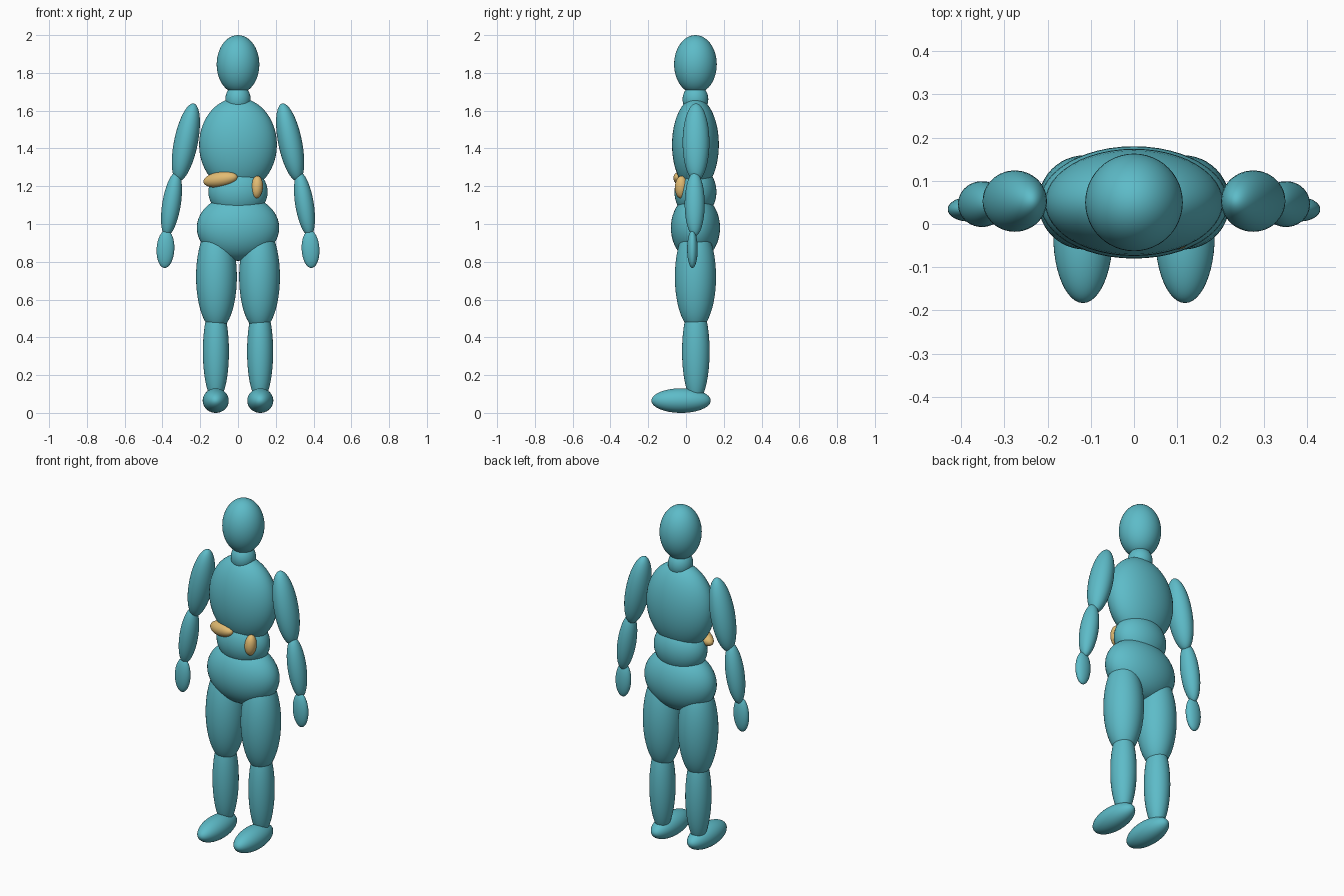
import bpy


def material(name, color):
    m = bpy.data.materials.new(name)
    m.diffuse_color = color
    return m


TEAL = material("teal", (0.11, 0.50, 0.58, 1))
TAN = material("tan", (0.76, 0.50, 0.17, 1))


def ellipsoid(name, loc, radii, rot=(0, 0, 0), mat=TEAL):
    bpy.ops.mesh.primitive_uv_sphere_add(segments=48, ring_count=24, radius=1,
                                         location=loc, rotation=rot)
    ob = bpy.context.object
    ob.name = name
    ob.scale = radii
    ob.data.materials.append(mat)
    bpy.ops.object.shade_smooth()
    return ob


# Head and trunk
ellipsoid("head", (0, 0.05, 1.845), (0.113, 0.113, 0.155))
ellipsoid("neck", (0, 0.05, 1.66), (0.067, 0.068, 0.078))
ellipsoid("chest", (0, 0.05, 1.42), (0.206, 0.124, 0.248))
ellipsoid("abdomen", (0, 0.05, 1.17), (0.157, 0.111, 0.139))
ellipsoid("pelvis", (0, 0.05, 0.98), (0.218, 0.13, 0.175))

# Arms and legs: name, centre, radii, sideways tilt
limbs = [
    ("upper_arm", (0.276, 0.053, 1.432), (0.063, 0.071, 0.21), -0.2),
    ("forearm", (0.352, 0.046, 1.105), (0.049, 0.053, 0.172), -0.16),
    ("hand", (0.384, 0.034, 0.867), (0.047, 0.028, 0.1), -0.05),
    ("thigh", (0.114, 0.05, 0.72), (0.108, 0.109, 0.285), 0),
    ("calf", (0.117, 0.052, 0.325), (0.069, 0.073, 0.268), 0),
    ("foot", (0.118, -0.026, 0.065), (0.069, 0.157, 0.065), 0),
]
for side, s in (("left", 1), ("right", -1)):
    for name, (x, y, z), radii, tilt in limbs:
        ellipsoid(f"{side}_{name}", (s * x, y, z), radii, (0, s * tilt, 0))

# Tan lobes set into the front of the waist
ellipsoid("large_waist_lobe", (-0.093, -0.015, 1.236), (0.096, 0.042, 0.041),
          (0, -0.15, -0.36), TAN)
ellipsoid("small_waist_lobe", (0.1, -0.025, 1.195), (0.032, 0.034, 0.06),
          (0, 0.08, 0.3), TAN)
